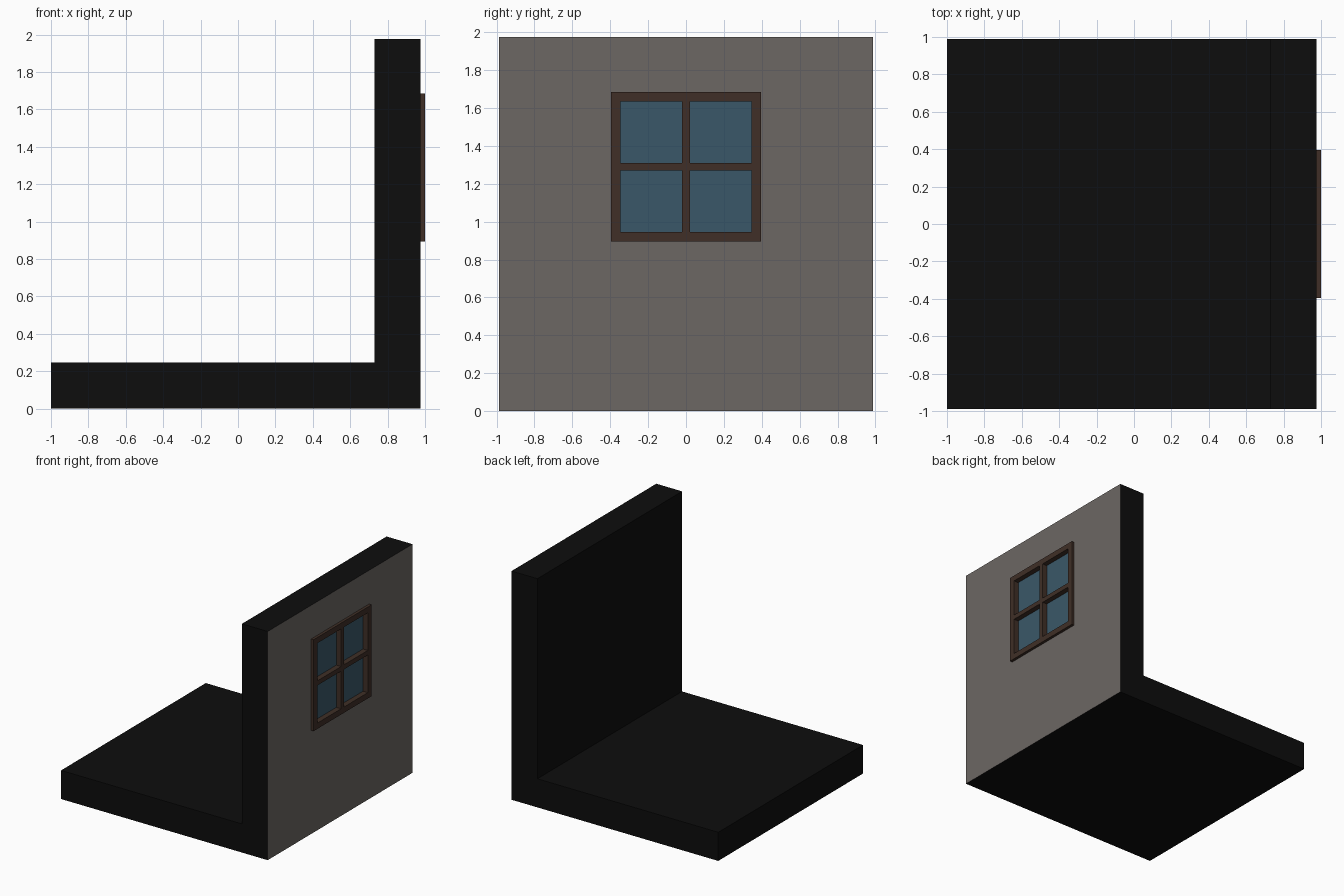
import bpy, bmesh

if "Cube" in bpy.data.objects:
    bpy.data.objects.remove(bpy.data.objects["Cube"])

def material(name, rgb):
    m = bpy.data.materials.new(name)
    m.diffuse_color = (*rgb, 1)
    m.use_nodes = True
    m.node_tree.nodes["Principled BSDF"].inputs["Base Color"].default_value = m.diffuse_color
    return m

DARK = material("dark_core", (0.004, 0.004, 0.004))
GREY = material("plaster", (0.15, 0.135, 0.125))
WOOD = material("wood", (0.05, 0.028, 0.02))
GLASS = material("glass", (0.042, 0.097, 0.14))

def to_object(name, bm, *mats):
    bmesh.ops.recalc_face_normals(bm, faces=bm.faces)
    me = bpy.data.meshes.new(name)
    bm.to_mesh(me)
    bm.free()
    for m in mats:
        me.materials.append(m)
    ob = bpy.data.objects.new(name, me)
    bpy.context.collection.objects.link(ob)
    return ob

def box(name, lo, hi, *mats):
    bm = bmesh.new()
    bmesh.ops.create_cube(bm, size=1)
    for v in bm.verts:
        v.co = [(a + b) / 2 + c * (b - a) for a, b, c in zip(lo, hi, v.co)]
    return to_object(name, bm, *mats)

def extrude(bm, faces, vec):
    geo = bmesh.ops.extrude_face_region(bm, geom=faces, use_keep_orig=True)["geom"]
    bmesh.ops.translate(bm, vec=vec, verts=[g for g in geo if isinstance(g, bmesh.types.BMVert)])

OUT, HALF, THICK, TOP = 0.976, 0.988, 0.247, 1.976
ZC = 1.29  # window centre height

# Floor and wall as one L-shaped profile, outer face plastered
profile = [(-1, 0), (OUT, 0), (OUT, TOP), (OUT - THICK, TOP), (OUT - THICK, THICK), (-1, THICK)]
bm = bmesh.new()
face = bm.faces.new([bm.verts.new((x, -HALF, z)) for x, z in profile])
extrude(bm, [face], (0, 2 * HALF, 0))
for f in bm.faces:
    if all(abs(v.co.x - OUT) < 1e-4 for v in f.verts):
        f.material_index = 1
wall = to_object("floor_and_wall", bm, DARK, GREY)

# Shallow pocket for the window
cutter = box("window_pocket_cutter", (0.93, -0.37, ZC - 0.37), (1.1, 0.37, ZC + 0.37), DARK)
cutter.hide_render = True
cutter.hide_viewport = True
mod = wall.modifiers.new("pocket", 'BOOLEAN')
mod.object = cutter
mod.operation = 'DIFFERENCE'
mod.solver = 'EXACT'

# Window frame with crossing glazing bars: a grid with the four panes left open
steps = [-0.395, -0.345, -0.02, 0.02, 0.345, 0.395]
bm = bmesh.new()
g = [[bm.verts.new((0.952, y, ZC + z)) for z in steps] for y in steps]
faces = [bm.faces.new((g[i][j], g[i + 1][j], g[i + 1][j + 1], g[i][j + 1]))
         for i in range(5) for j in range(5) if not (i in (1, 3) and j in (1, 3))]
extrude(bm, faces, (0.048, 0, 0))
to_object("window_frame", bm, WOOD)

# Glass behind the frame
box("window_glass", (0.935, -0.365, ZC - 0.365), (0.954, 0.365, ZC + 0.365), GLASS)
